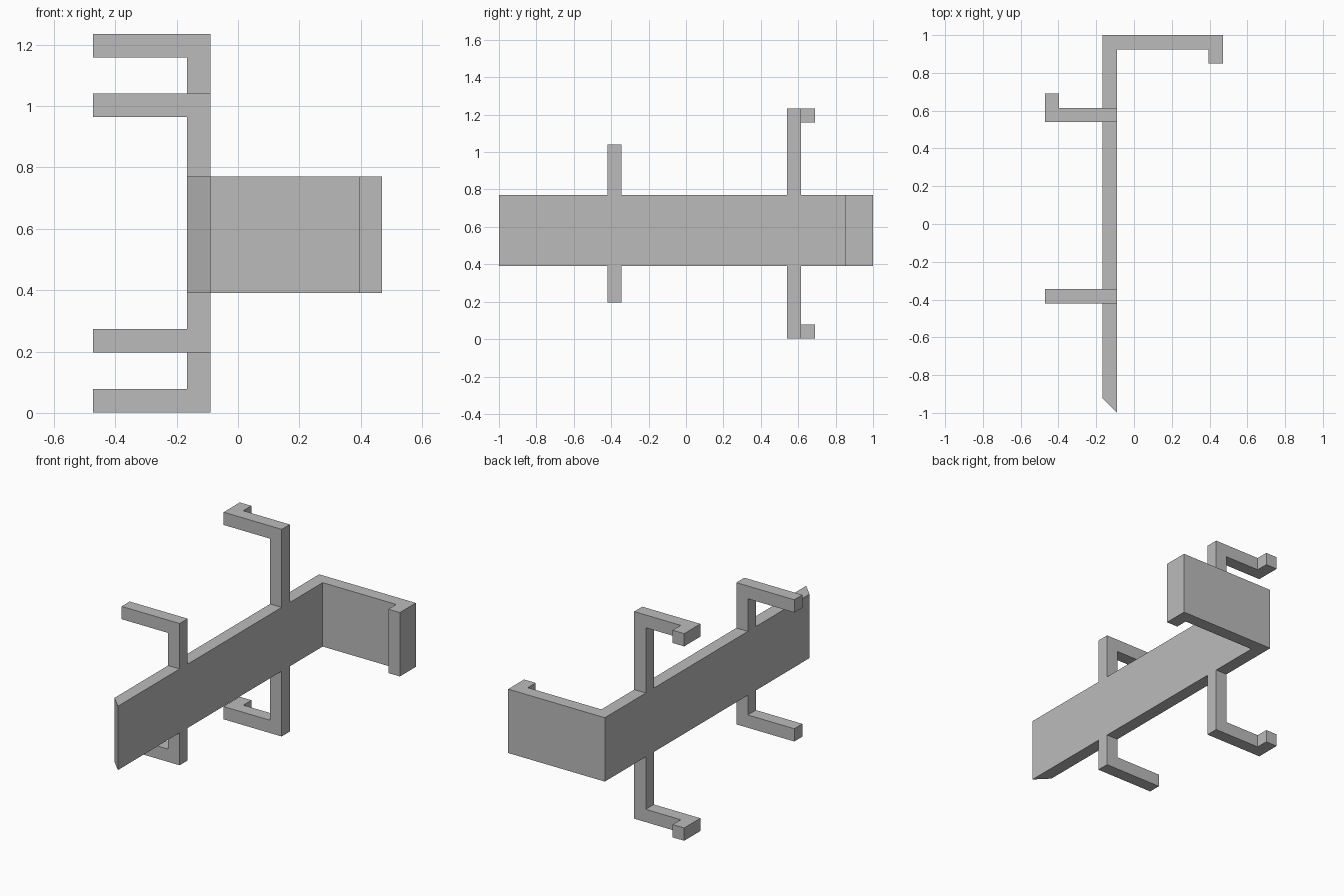
import bpy
import bmesh
from mathutils import Vector

cube = bpy.data.objects.get("Cube")
if cube:
    bpy.data.objects.remove(cube, do_unlink=True)

grey = bpy.data.materials.new("plain_grey")
grey.use_nodes = True
colour = (0.5, 0.5, 0.5, 1)
grey.diffuse_color = colour
grey.node_tree.nodes["Principled BSDF"].inputs["Base Color"].default_value = colour


def prism(name, outline, direction):
    """Extrude a flat outline of 3D points along a direction."""
    bm = bmesh.new()
    face = bm.faces.new([bm.verts.new(p) for p in outline])
    extruded = bmesh.ops.extrude_face_region(bm, geom=[face])["geom"]
    verts = [v for v in extruded if isinstance(v, bmesh.types.BMVert)]
    bmesh.ops.translate(bm, verts=verts, vec=Vector(direction))
    bmesh.ops.recalc_face_normals(bm, faces=bm.faces)
    mesh = bpy.data.meshes.new(name)
    bm.to_mesh(mesh)
    bm.free()
    mesh.materials.append(grey)
    obj = bpy.data.objects.new(name, mesh)
    bpy.context.collection.objects.link(obj)
    return obj


T = 0.076                      # bar thickness
LEFT, RIGHT = -0.166, -0.09    # plate sides
TIP = -0.472                   # outer end of the arms
LOW, HIGH = 0.39, 0.77         # plate bottom and top

# Long plate with a chamfered front end, rear return and inward lip
plan = [(RIGHT, -1), (RIGHT, 1 - T), (0.394, 1 - T), (0.394, 0.85),
        (0.47, 0.85), (0.47, 1), (LEFT, 1), (LEFT, T - 1)]
prism("hooked_plate", [(x, y, LOW) for x, y in plan], (0, 0, HIGH - LOW))


def bent_arm(name, y, root, end, hooked):
    """L-shaped arm leaving the plate at root and turning outward at end."""
    inner = end - T if end > root else end + T
    profile = [(RIGHT, root), (RIGHT, end), (TIP, end),
               (TIP, inner), (LEFT, inner), (LEFT, root)]
    prism(name, [(x, y, z) for x, z in profile], (0, T, 0))
    if hooked:
        # Short tip turned towards the back
        plan = [(TIP, y + T), (TIP + T, y + T),
                (TIP + T, y + 2 * T), (TIP, y + 2 * T)]
        prism(name + "_tip", [(x, py, end) for x, py in plan],
              (0, 0, inner - end))


# Front pair is short and plain, rear pair is tall and hooked
for label, y, bottom, top, hooked in (("front", -0.42, 0.197, 1.04, False),
                                      ("rear", 0.539, 0.002, 1.234, True)):
    bent_arm(label + "_upper_arm", y, HIGH, top, hooked)
    bent_arm(label + "_lower_arm", y, LOW, bottom, hooked)
